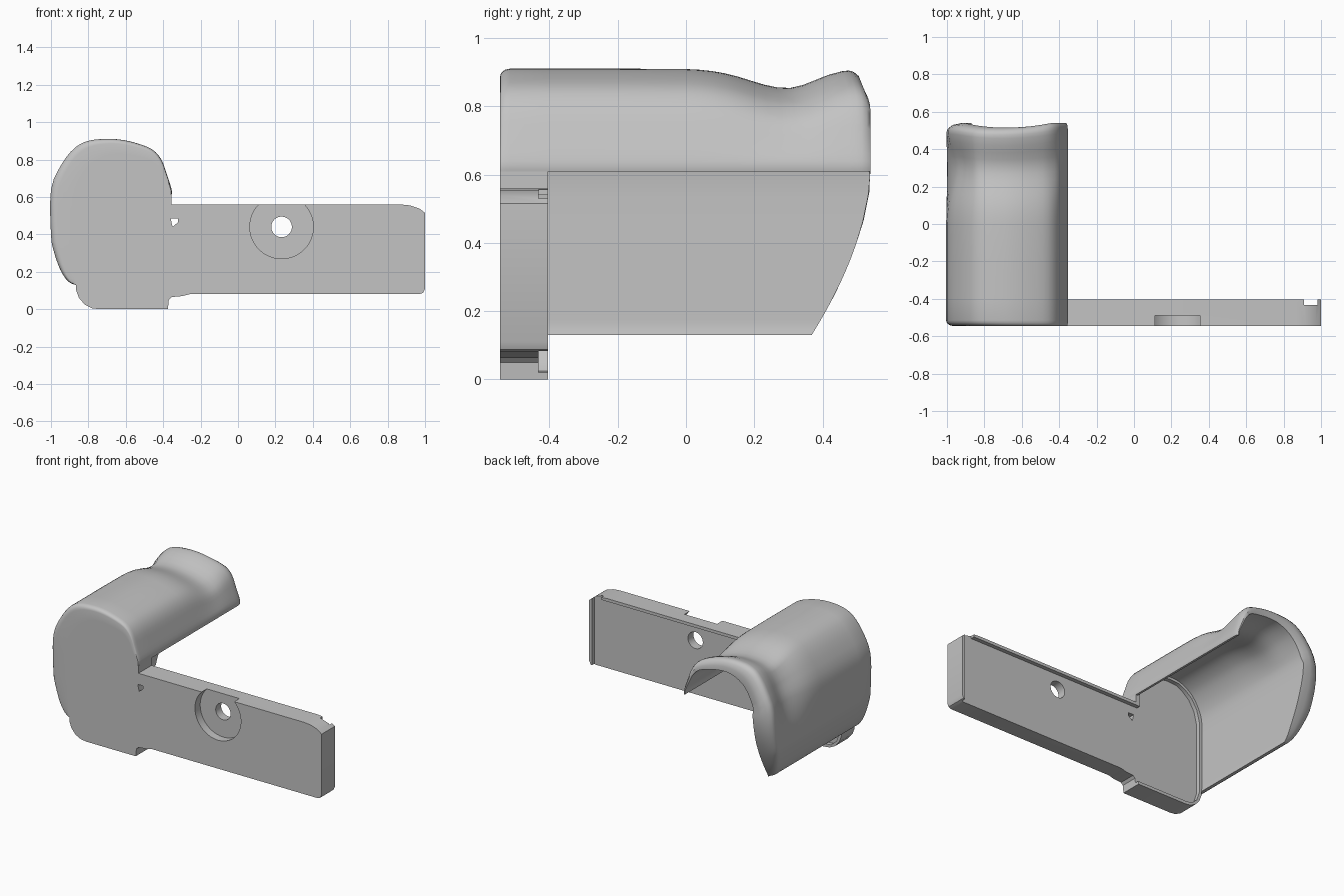
import bpy, bmesh, math
from mathutils import Vector

cube = bpy.data.objects.get("Cube")
if cube:
    bpy.data.objects.remove(cube)

grey = bpy.data.materials.new("plain grey")
grey.use_nodes = True
grey.diffuse_color = (0.55, 0.55, 0.55, 1)
grey.node_tree.nodes["Principled BSDF"].inputs["Base Color"].default_value = (0.55, 0.55, 0.55, 1)

FRONT, BACK, END = -0.545, -0.405, 0.54

# Grip cross-section (x, z), from the finger-side rim over the top to the palm side
OUTER = [(-.355, .61), (-.355, .64), (-.38, .72), (-.41, .80), (-.46, .855), (-.55, .89),
         (-.64, .908), (-.72, .91), (-.80, .90), (-.87, .865), (-.94, .78), (-1, .64),
         (-1, .40), (-.985, .31), (-.95, .21), (-.91, .15), (-.87, .13)]
INNER = [(-.37, .61), (-.372, .64), (-.40, .70), (-.43, .76), (-.475, .80), (-.55, .82),
         (-.62, .83), (-.69, .825), (-.75, .80), (-.80, .76), (-.845, .69), (-.87, .60),
         (-.87, .40), (-.87, .31), (-.87, .21), (-.87, .16), (-.865, .13)]
# Rounded foot and long arm under the grip
ARM = [(-.865, .10), (-.85, .06), (-.82, .025), (-.78, .005), (-.74, 0), (-.375, 0),
       (-.37, .05), (-.355, .065), (-.30, .07), (-.26, .08), (.97, .08), (.99, .088),
       (1, .11), (1, .515), (.97, .538), (.92, .555), (.87, .56), (-.355, .56), (-.355, .61)]
# Shallow pocket in the back of the plate, leaving a lip around the foot, top and end
POCKET = [(-.85, .12), (-.83, .06), (-.79, .025), (-.74, .02), (-.2, .02), (-.2, -.1),
          (.98, -.1), (.98, .7), (.91, .7), (.91, .54), (-.385, .54), (-.385, .63), (-.42, .71),
          (-.49, .785), (-.56, .805), (-.62, .815), (-.69, .81), (-.74, .785), (-.79, .745),
          (-.83, .68), (-.85, .60)]


def finish(name, bm, angle=35):
    bmesh.ops.recalc_face_normals(bm, faces=bm.faces)
    mesh = bpy.data.meshes.new(name)
    bm.to_mesh(mesh)
    bm.free()
    mesh.materials.append(grey)
    obj = bpy.data.objects.new(name, mesh)
    bpy.context.collection.objects.link(obj)
    smooth(obj, angle)
    return obj


def smooth(obj, angle):
    bpy.ops.object.select_all(action='DESELECT')
    obj.select_set(True)
    bpy.context.view_layer.objects.active = obj
    bpy.ops.object.shade_smooth_by_angle(angle=math.radians(angle))


def prism(name, outline, y0, y1):
    bm = bmesh.new()
    rings = [[bm.verts.new((x, y, z)) for x, z in outline] for y in (y0, y1)]
    bm.faces.new(rings[0])
    bm.faces.new(rings[1])
    for i in range(len(outline)):
        j = (i + 1) % len(outline)
        bm.faces.new((rings[0][i], rings[0][j], rings[1][j], rings[1][i]))
    return finish(name, bm)


def refine(points, steps=3):
    """Catmull-Rom subdivision of an open profile."""
    p = [Vector(q) for q in points]
    p = [p[0]] + p + [p[-1]]
    out = []
    for a, b, c, d in zip(p, p[1:], p[2:], p[3:]):
        for k in range(steps):
            t = k / steps
            out.append(0.5 * (2 * b + (c - a) * t + (2 * a - 5 * b + 4 * c - d) * t * t
                              + (3 * b - a - 3 * c + d) * t ** 3))
    return out + [p[-1]]


outer, inner = refine(OUTER), refine(INNER)

# Front plate: grip end wall, foot and arm in one piece
plate = prism("front_plate", [tuple(p) for p in inner] + ARM, FRONT, BACK)


def cut(name, outline, y0, y1):
    cutter = prism(name, outline, y0, y1)
    cutter.hide_render = True
    mod = plate.modifiers.new(name, 'BOOLEAN')
    mod.operation = 'DIFFERENCE'
    mod.solver = 'EXACT'
    mod.object = cutter
    return cutter


def circle(x, z, r, n=48):
    return [(x + r * math.cos(math.tau * i / n), z + r * math.sin(math.tau * i / n)) for i in range(n)]


# Screw recess, screw hole, back pocket and small latch slot
cutters = [cut("recess_cutter", circle(.233, .44, .17), -.7, -.49),
           cut("hole_cutter", circle(.233, .44, .055), -.7, 0),
           cut("pocket_cutter", POCKET, -.432, 0),
           cut("slot_cutter", [(-.36, .485), (-.32, .485), (-.32, .465), (-.35, .44)], -.7, 0)]

# Apply the cuts, then drop the cutters
graph = bpy.context.evaluated_depsgraph_get()
cut_mesh = bpy.data.meshes.new_from_object(plate.evaluated_get(graph))
plate.modifiers.clear()
plate.data = cut_mesh
for c in cutters:
    bpy.data.objects.remove(c)
smooth(plate, 35)


def back_limit(x, z):
    """Rear edge of the shell: hollowed on top, slanting forward towards the bottom."""
    if z > .61:
        return .54 - .025 * max(0, 1 - ((x + .7) / .27) ** 2)
    return .54 - .172 * ((.61 - z) / .48) ** 1.75


def clamp(v):
    return min(1, max(0, v))


def rounding(u):
    return 1 - math.sqrt(1 - clamp(u) ** 2)


def place(p, q, y, is_outer):
    """Point of the shell at station y, with thumb dip and rounded ends."""
    x, z = p
    nx, nz = x, z
    dip = math.exp(-((y - .31) / (.16 if y < .31 else .12)) ** 2)
    nz -= (.057 if is_outer else .03) * dip * clamp((z - .64) / .2)
    if is_outer:
        nx += .05 * dip * clamp((-.85 - x) / .12) * clamp((z - .45) / .2)
        pull = .6 * rounding((y - .49) / .05) + .3 * rounding(1 - (y - FRONT) / .03)
        nx += (q[0] - x) * pull
        nz += (q[1] - z) * pull
    return nx, (y if y < 0 else y * back_limit(x, z) / END), nz


# Hollow grip shell lofted from front to back
stations = [FRONT + d for d in (0, .002, .007, .016, .03)] + [BACK, -.2, 0]
stations += [.04 * i for i in range(1, 13)] + [.5, .515, .53, END]
bm = bmesh.new()
loops = []
for y in stations:
    pts = [place(a, b, y, True) for a, b in zip(outer, inner)]
    pts += [place(b, a, y, False) for a, b in reversed(list(zip(outer, inner)))]
    loops.append([bm.verts.new(p) for p in pts])
n = len(loops[0])
for a, b in zip(loops, loops[1:]):
    for i in range(n):
        j = (i + 1) % n
        bm.faces.new((a[i], a[j], b[j], b[i]))
for loop in (loops[0], loops[-1]):
    for i in range(n // 2 - 1):
        bm.faces.new((loop[i], loop[i + 1], loop[n - 2 - i], loop[n - 1 - i]))
finish("grip_shell", bm, 40)
